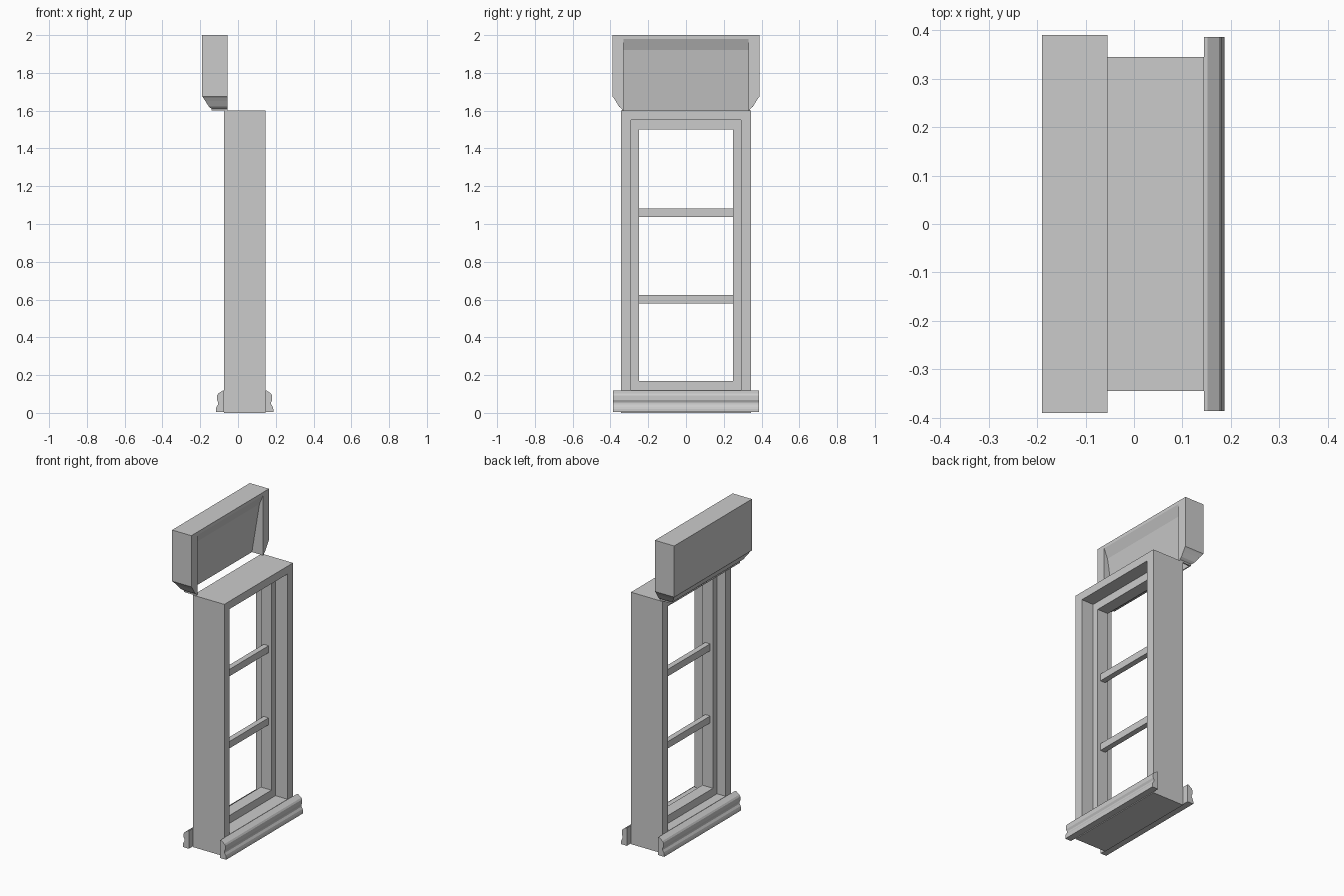
import bpy, bmesh

if "Cube" in bpy.data.objects:
    bpy.data.objects.remove(bpy.data.objects["Cube"])


def finish(name, bm):
    bmesh.ops.recalc_face_normals(bm, faces=bm.faces)
    mesh = bpy.data.meshes.new(name)
    bm.to_mesh(mesh)
    bm.free()
    ob = bpy.data.objects.new(name, mesh)
    bpy.context.collection.objects.link(ob)
    return ob


def loft(name, rings):
    """Skin matching closed loops and cap both ends."""
    bm = bmesh.new()
    vs = [[bm.verts.new(p) for p in r] for r in rings]
    n = len(vs[0])
    for a, b in zip(vs, vs[1:]):
        for i in range(n):
            j = (i + 1) % n
            bm.faces.new((a[i], a[j], b[j], b[i]))
    bm.faces.new(vs[0])
    bm.faces.new(vs[-1])
    return finish(name, bm)


def extrude_y(name, profile, half):
    """Extrude an (x, z) profile along y."""
    return loft(name, [[(x, y, z) for x, z in profile] for y in (-half, half)])


def frame(name, x0, x1, outer, inner):
    """Rectangular ring in the yz plane; outer and inner are (half width, z0, z1)."""
    bm = bmesh.new()

    def rect(x, r):
        w, a, b = r
        return [bm.verts.new((x, y, z)) for y, z in ((-w, a), (w, a), (w, b), (-w, b))]

    loops = [rect(x0, outer), rect(x1, outer), rect(x1, inner), rect(x0, inner)]
    for k in range(4):
        a, b = loops[k], loops[(k + 1) % 4]
        for i in range(4):
            j = (i + 1) % 4
            bm.faces.new((a[i], a[j], b[j], b[i]))
    return finish(name, bm)


# Outer casing and inner sash
CX = 0.035
frame("window_casing", -0.075, 0.145, (0.345, 0.0, 1.6), (0.29, 0.12, 1.55))
frame("window_sash", -0.015, 0.06, (0.29, 0.12, 1.55), (0.25, 0.17, 1.5))

# Glazing bars
for i, z in enumerate((0.602, 1.06)):
    extrude_y(f"glazing_bar_{i + 1}",
              [(0.005, z - 0.022), (0.04, z - 0.022), (0.04, z + 0.022), (0.005, z + 0.022)], 0.25)

# Sill mouldings on both faces, mirrored about the casing centre
sill = [(0.0, 0.005), (0.042, 0.005), (0.042, 0.02), (0.039, 0.032), (0.031, 0.045),
        (0.03, 0.055), (0.036, 0.068), (0.036, 0.092), (0.03, 0.102), (0.007, 0.118), (0.0, 0.118)]
for side, name in ((1, "sill_outer"), (-1, "sill_inner")):
    extrude_y(name, [(CX + side * (0.11 + o), z) for o, z in sill], 0.386)

# Hood with a stepped moulding around its lower edge
steps = [(0.05, 1.6), (0.05, 1.61), (0.043, 1.615), (0.035, 1.622), (0.018, 1.65),
         (0.006, 1.668), (0.0, 1.675), (0.0, 2.0)]
hood = loft("hood", [[(-0.19 + o, -0.39 + o, z), (-0.055, -0.39 + o, z),
                      (-0.055, 0.39 - o, z), (-0.19 + o, 0.39 - o, z)] for o, z in steps])

# Sloping recess hollowed out of the hood
cutter = extrude_y("hood_cutter", [(-0.03, 1.98), (-0.055, 1.98), (-0.08, 1.92),
                                   (-0.135, 1.59), (-0.03, 1.59)], 0.33)
cutter.hide_render = True
mod = hood.modifiers.new("recess", 'BOOLEAN')
mod.operation = 'DIFFERENCE'
mod.solver = 'EXACT'
mod.object = cutter
bpy.context.view_layer.objects.active = hood
bpy.ops.object.modifier_apply(modifier="recess")
bpy.data.objects.remove(cutter)
